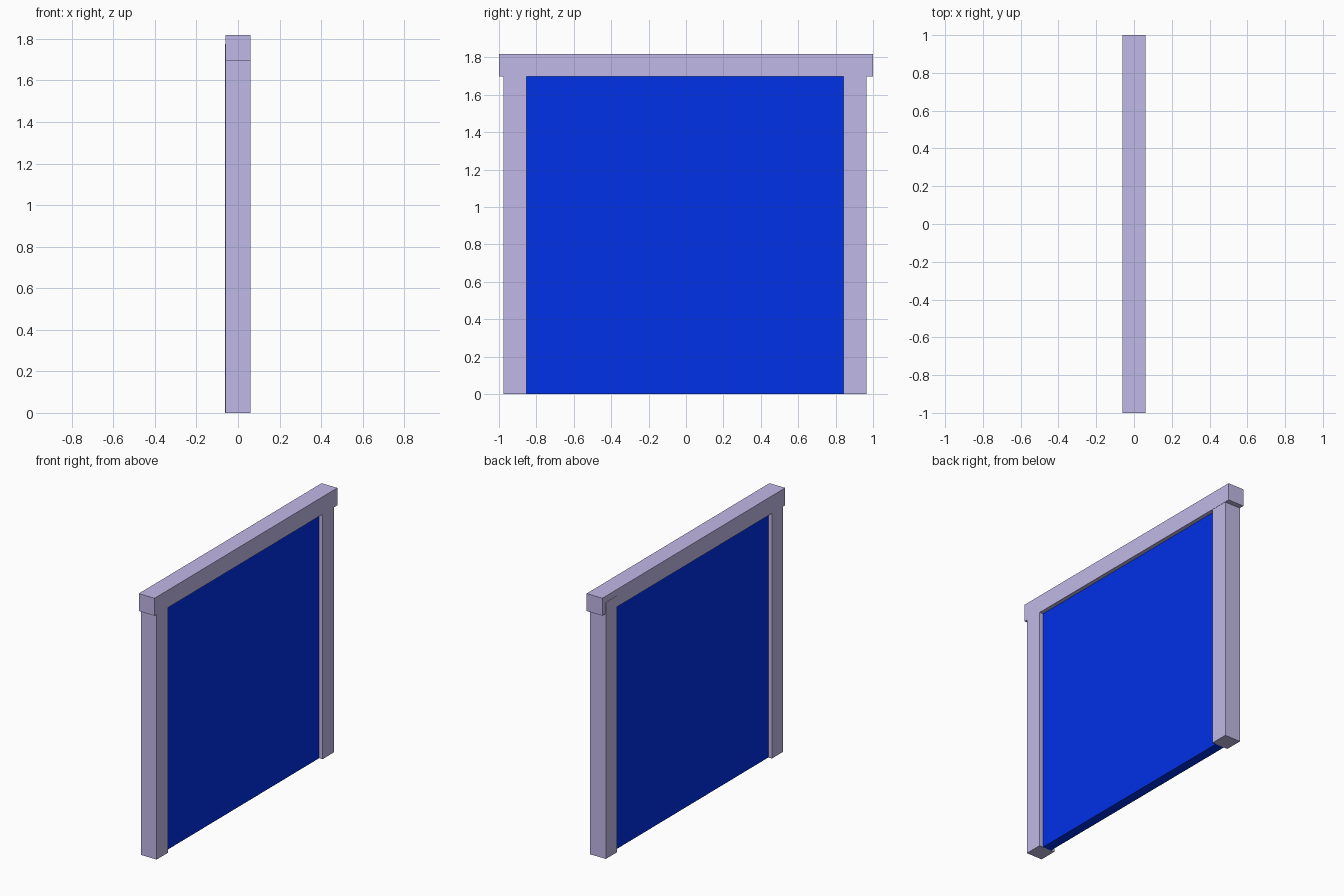
import bpy

default = bpy.data.objects.get("Cube")
if default:
    bpy.data.objects.remove(default, do_unlink=True)


def make_material(name, rgb):
    mat = bpy.data.materials.new(name)
    mat.use_nodes = True
    colour = (*rgb, 1.0)
    mat.diffuse_color = colour
    mat.node_tree.nodes["Principled BSDF"].inputs["Base Color"].default_value = colour
    return mat


def box(name, mat, x, y, z):
    """Axis-aligned box from (low, high) limits on each axis."""
    limits = (x, y, z)
    bpy.ops.mesh.primitive_cube_add(size=1)
    obj = bpy.context.object
    obj.name = name
    obj.location = [(low + high) / 2 for low, high in limits]
    obj.scale = [high - low for low, high in limits]
    bpy.ops.object.transform_apply(location=True, rotation=False, scale=True)
    obj.data.materials.append(mat)
    return obj


lavender = make_material("pale lavender", (0.55, 0.495, 0.82))
blue = make_material("deep blue", (0.0, 0.031, 0.82))

opening_top = 1.697
post_top = 1.775
beam_x = (-0.06, 0.061)

# Lintel across the top, overhanging both posts
box("top_beam", lavender, beam_x, (-1.0, 1.0), (opening_top, 1.818))

# Posts reach up into the lintel; the back one sits slightly proud of it
box("front_post", lavender, beam_x, (-0.977, -0.853), (0, post_top))
box("back_post", lavender, (-0.062, 0.059), (0.841, 0.965), (0, post_top))

# Recessed panel filling the opening
box("panel", blue, (-0.033, 0.033), (-0.86, 0.85), (0, opening_top + 0.01))
